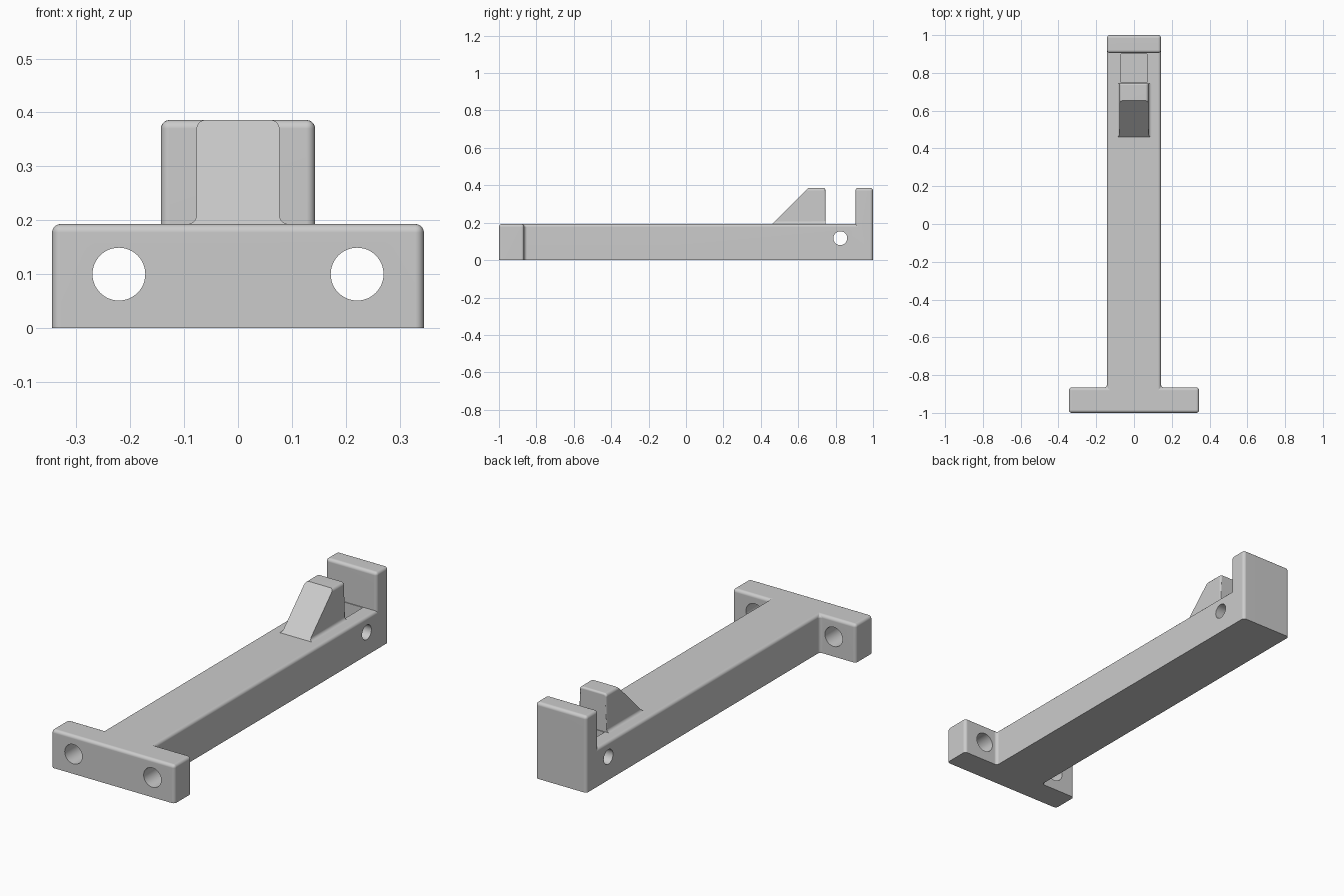
import bpy, bmesh, math
from mathutils import Vector

cube = bpy.data.objects.get("Cube")
if cube:
    bpy.data.objects.remove(cube, do_unlink=True)

grey = bpy.data.materials.new("plain_grey")
grey.use_nodes = True
COLOUR = (0.6, 0.6, 0.6, 1)
grey.diffuse_color = COLOUR
grey.node_tree.nodes["Principled BSDF"].inputs["Base Color"].default_value = COLOUR

R = 0.016                      # edge rounding
BAR_TOP, TOP = 0.193, 0.386    # height of the bar and of the upright parts
WALL_Y, HOOK_Y = 0.905, 0.745


def finish(bm, name):
    bmesh.ops.recalc_face_normals(bm, faces=bm.faces[:])
    mesh = bpy.data.meshes.new(name)
    bm.to_mesh(mesh)
    bm.free()
    mesh.materials.append(grey)
    ob = bpy.data.objects.new(name, mesh)
    bpy.context.collection.objects.link(ob)
    return ob


def activate(ob):
    bpy.ops.object.select_all(action='DESELECT')
    ob.select_set(True)
    bpy.context.view_layer.objects.active = ob


def smooth(ob):
    activate(ob)
    bpy.ops.object.shade_smooth_by_angle(angle=math.radians(35))
    mod = ob.modifiers.new("flat_face_normals", 'WEIGHTED_NORMAL')
    mod.keep_sharp = True


def cut(ob, cutter):
    mod = ob.modifiers.new("cut", 'BOOLEAN')
    mod.operation = 'DIFFERENCE'
    mod.solver = 'EXACT'
    mod.object = cutter
    cutter.hide_render = True
    activate(ob)
    bpy.ops.object.modifier_apply(modifier=mod.name)
    bpy.data.objects.remove(cutter, do_unlink=True)


def drill(ob, location, radius, rotation):
    bpy.ops.mesh.primitive_cylinder_add(vertices=48, radius=radius, depth=0.6,
                                        location=location, rotation=rotation)
    cutter = bpy.context.object
    cutter.data.materials.append(grey)
    cut(ob, cutter)


def extrude_up(bm, faces, height):
    geom = bmesh.ops.extrude_face_region(bm, geom=faces)["geom"]
    verts = [g for g in geom if isinstance(g, bmesh.types.BMVert)]
    bmesh.ops.translate(bm, verts=verts, vec=(0, 0, height))
    return [g for g in geom if isinstance(g, bmesh.types.BMFace)]


# T-shaped bar with an upright end wall
bm = bmesh.new()
xs = (-0.345, -0.143, 0.143, 0.345)
ys = (-1, -0.865, WALL_Y, 1)
for j in range(3):
    for i in (range(3) if j == 0 else [1]):
        bm.faces.new([bm.verts.new((x, y, 0)) for x, y in (
            (xs[i], ys[j]), (xs[i + 1], ys[j]),
            (xs[i + 1], ys[j + 1]), (xs[i], ys[j + 1]))])
bmesh.ops.remove_doubles(bm, verts=bm.verts[:], dist=0.0001)
tops = extrude_up(bm, bm.faces[:], BAR_TOP)
extrude_up(bm, [f for f in tops if f.calc_center_median().y > WALL_Y], TOP - BAR_TOP)
bmesh.ops.recalc_face_normals(bm, faces=bm.faces[:])
bmesh.ops.dissolve_limit(bm, angle_limit=0.01, verts=bm.verts[:], edges=bm.edges[:])

# Round every edge except the flat underside
edges = [e for e in bm.edges if e.calc_face_angle(0) > 0.1
         and max(v.co.z for v in e.verts) > 0.001]
bmesh.ops.bevel(bm, geom=edges, offset=R, segments=5, profile=0.5, affect='EDGES')
bar = finish(bm, "bar_with_crosspiece_and_wall")

# Slot between hook and wall, pin hole and two mounting holes
bpy.ops.mesh.primitive_cube_add(size=1, location=(0, 0.825, 0.145))
slot = bpy.context.object
slot.scale = (0.136, 0.152, 0.2)
slot.data.materials.append(grey)
cut(bar, slot)
drill(bar, (0, 0.825, 0.117), 0.037, (0, math.pi / 2, 0))
for side in (-1, 1):
    drill(bar, (side * 0.221, -0.93, 0.1), 0.049, (math.pi / 2, 0, 0))
smooth(bar)

# Sloped hook: rounded cross-section with flared foot, cut along the slope
W = 0.077
steps = [math.radians(a) for a in range(0, 91, 18)]
half = [(W + R, BAR_TOP - 0.01)]
half += [(W + R - R * math.sin(a), BAR_TOP + R - R * math.cos(a)) for a in steps]
half += [(W - R + R * math.cos(a), TOP - R + R * math.sin(a)) for a in steps]
section = half + [(-x, z) for x, z in reversed(half)]
bm = bmesh.new()
cap = bm.faces.new([bm.verts.new((x, HOOK_Y, z)) for x, z in section])
geom = bmesh.ops.extrude_face_region(bm, geom=[cap])["geom"]
bmesh.ops.translate(bm, verts=[g for g in geom if isinstance(g, bmesh.types.BMVert)],
                    vec=(0, -0.36, 0))
bmesh.ops.recalc_face_normals(bm, faces=bm.faces[:])
rear = [e for e in bm.edges if all(v.co.y > HOOK_Y - 0.001 for v in e.verts)
        and max(v.co.z for v in e.verts) > BAR_TOP + R + 0.001]
bmesh.ops.bevel(bm, geom=rear, offset=0.01, segments=4, profile=0.5, affect='EDGES')
res = bmesh.ops.bisect_plane(bm, geom=bm.verts[:] + bm.edges[:] + bm.faces[:],
                             plane_co=(0, 0.46, BAR_TOP),
                             plane_no=Vector((0, -1, 1)).normalized(), clear_outer=True)
bmesh.ops.edgeloop_fill(bm, edges=[g for g in res["geom_cut"]
                                   if isinstance(g, bmesh.types.BMEdge)])
smooth(finish(bm, "sloped_hook"))
